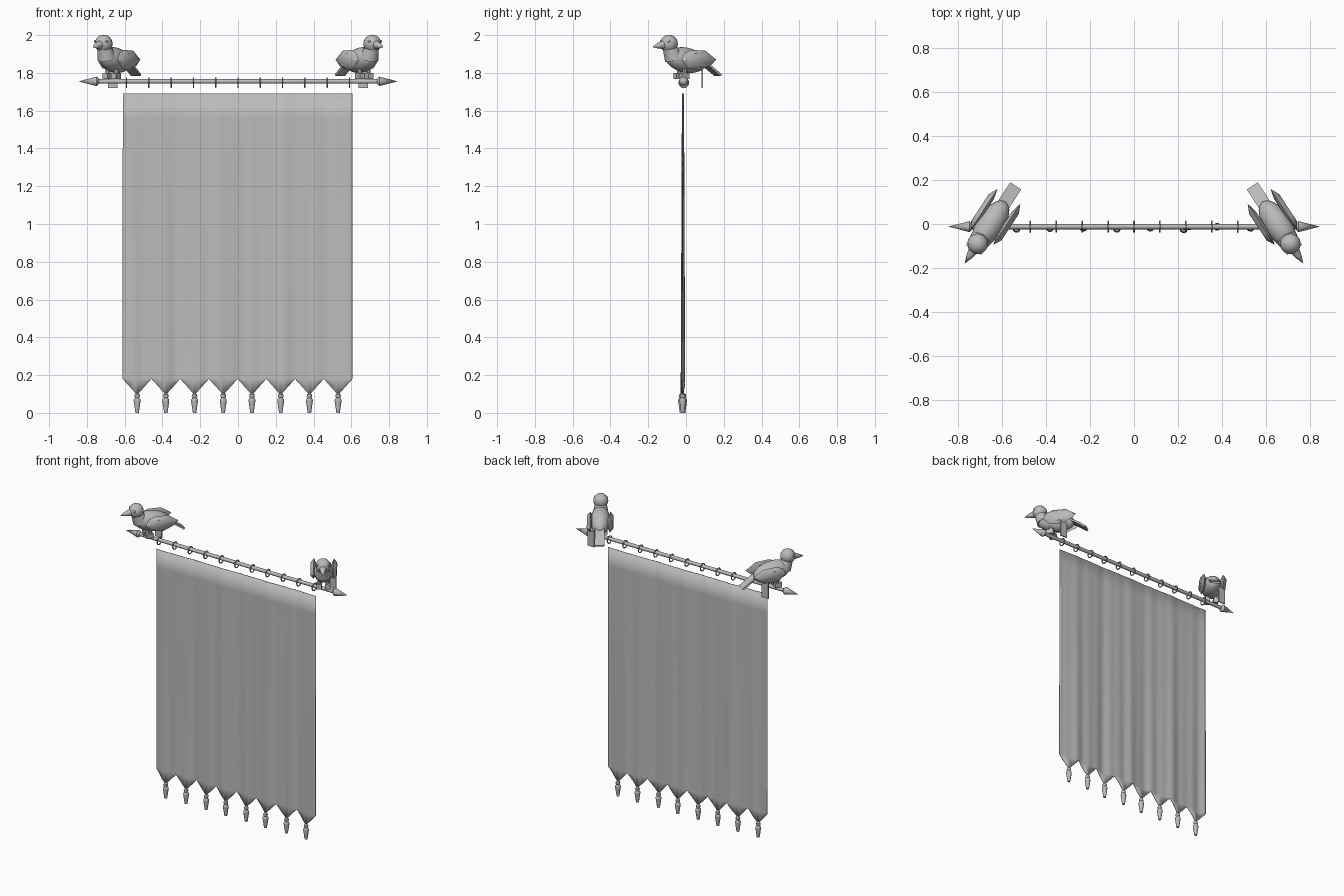
import bpy, bmesh, math
from mathutils import Matrix, Vector

if "Cube" in bpy.data.objects:
    bpy.data.objects.remove(bpy.data.objects["Cube"])

grey = bpy.data.materials.new("plain_grey")
grey.diffuse_color = (0.5, 0.5, 0.5, 1)
grey.use_nodes = True
grey.node_tree.nodes["Principled BSDF"].inputs["Base Color"].default_value = grey.diffuse_color
POLE_Y, POLE_Z = -0.012, 1.755


def finish(name, bm, matrix=None, smooth=True):
    bmesh.ops.recalc_face_normals(bm, faces=bm.faces)
    if matrix is not None:
        bm.transform(matrix)
        if matrix.determinant() < 0:
            bmesh.ops.reverse_faces(bm, faces=bm.faces)
    me = bpy.data.meshes.new(name)
    bm.to_mesh(me)
    bm.free()
    me.materials.append(grey)
    ob = bpy.data.objects.new(name, me)
    bpy.context.collection.objects.link(ob)
    if smooth:
        bpy.ops.object.select_all(action='DESELECT')
        bpy.context.view_layer.objects.active = ob
        ob.select_set(True)
        bpy.ops.object.shade_smooth_by_angle(angle=math.radians(40))
    return ob


def lathe(name, profile, matrix, n=12):
    """Revolve (radius, height) points around local z."""
    bm = bmesh.new()
    rings = [[bm.verts.new((r * math.cos(math.tau * i / n), r * math.sin(math.tau * i / n), h))
              for i in range(n)] for r, h in profile]
    for a, b in zip(rings, rings[1:]):
        for i in range(n):
            bm.faces.new((a[i], a[(i + 1) % n], b[(i + 1) % n], b[i]))
    bm.faces.new(rings[0])
    bm.faces.new(rings[-1])
    bmesh.ops.remove_doubles(bm, verts=bm.verts, dist=1e-5)
    return finish(name, bm, matrix)


def box(name, size, matrix):
    bm = bmesh.new()
    bmesh.ops.create_cube(bm, size=1, matrix=Matrix.Diagonal((*size, 1)))
    return finish(name, bm, matrix, False)


def ball(name, radii, matrix, u=20, v=12):
    bm = bmesh.new()
    bmesh.ops.create_uvsphere(bm, u_segments=u, v_segments=v, radius=1,
                              matrix=Matrix.Diagonal((*radii, 1)))
    return finish(name, bm, matrix)


T = Matrix.Translation
R = lambda deg, axis: Matrix.Rotation(math.radians(deg), 4, axis)

# Pole with arrow-shaped ends
lathe("pole", [(0, -0.845), (0.025, -0.748), (0.012, -0.735), (0.012, 0.735),
               (0.025, 0.748), (0, 0.845)], T((0, POLE_Y, POLE_Z)) @ R(90, 'Y'))

# Hanging rings
for k in range(-5, 6):
    bm = bmesh.new()
    n, m = 20, 6
    vs = [[bm.verts.new((0.004 * math.sin(math.tau * j / m),
                         (0.024 + 0.004 * math.cos(math.tau * j / m)) * math.cos(math.tau * i / n),
                         (0.024 + 0.004 * math.cos(math.tau * j / m)) * math.sin(math.tau * i / n)))
           for j in range(m)] for i in range(n)]
    for i in range(n):
        for j in range(m):
            bm.faces.new((vs[i][j], vs[(i + 1) % n][j], vs[(i + 1) % n][(j + 1) % m], vs[i][(j + 1) % m]))
    finish("ring", bm, T((k * 0.118, POLE_Y, 1.748)))


# Cloth with gentle folds and a pointed lower edge
def fold(x, z):
    amp = 0.35 + 0.65 * (1.69 - z) / 1.6
    return -0.016 + amp * (0.005 * math.sin(17 * x + 0.6) + 0.0035 * math.sin(39 * x + 1.5)
                           + 0.002 * math.sin(71 * x))


X0, TOOTH, TEETH, COLS, ROWS = -0.61, 0.152, 8, 96, 12
bm = bmesh.new()
grid = []
for i in range(COLS + 1):
    x = X0 + TOOTH * TEETH * i / COLS
    t = i / COLS * TEETH % 1
    bottom = 0.18 - 0.085 * (1 - abs(2 * t - 1))
    zs = [bottom] + [0.18 + (1.69 - 0.18) * j / ROWS + (0.001 if j == 0 else 0) for j in range(ROWS + 1)]
    grid.append([bm.verts.new((x, fold(x, z), z)) for z in zs])
for a, b in zip(grid, grid[1:]):
    for j in range(ROWS + 1):
        bm.faces.new((a[j], b[j], b[j + 1], a[j + 1]))
cloth = finish("banner_cloth", bm)
sol = cloth.modifiers.new("thickness", 'SOLIDIFY')
sol.thickness, sol.offset = 0.004, 0

# Tassels on the points
for k in range(TEETH):
    x = X0 + TOOTH * (k + 0.5)
    lathe("tassel", [(0, 0), (0.009, 0), (0.018, 0.062), (0.018, 0.07), (0.011, 0.08),
                     (0.015, 0.088), (0.013, 0.098), (0, 0.108)], T((x, fold(x, 0.1), 0)), 10)

# Wing outline as (forward, height)
WING = [(0.065, 1.865), (0.045, 1.905), (0, 1.922), (-0.09, 1.917), (-0.157, 1.87),
        (-0.12, 1.838), (-0.05, 1.813), (0.02, 1.825)]


def wing(side, m):
    bm = bmesh.new()
    c = Vector((-0.035, 1.868))
    loops = []
    for scale, lat in ((0.6, 0.05), (1, 0.062), (0.65, 0.082)):
        pts = [c + (Vector(p) - c) * scale for p in WING]
        loops.append([bm.verts.new((p.x, side * lat, p.y)) for p in pts])
    for a, b in zip(loops, loops[1:]):
        for i in range(len(a)):
            j = (i + 1) % len(a)
            bm.faces.new((a[i], a[j], b[j], b[i]))
    bm.faces.new(loops[0])
    bm.faces.new(loops[-1])
    finish("bird_wing", bm, m)


# Two birds, mirrored; local +x is forward, z is absolute
for mirror in (1, -1):
    flip = Matrix.Diagonal((mirror, 1, 1, 1))
    M = flip @ T((-0.655, -0.005, 0)) @ R(-123.4, 'Z')
    ball("bird_body", (0.125, 0.062, 0.066), M @ T((-0.005, 0, 1.868)) @ R(-10, 'Y'))
    ball("bird_head", (0.047, 0.047, 0.047), M @ T((0.102, 0, 1.955)))
    lathe("bird_neck", [(0.05, -0.03), (0.036, 0.04)], M @ T((0.085, 0, 1.905)) @ R(25, 'Y'), 16)
    lathe("bird_beak", [(0.024, 0), (0.015, 0.038), (0, 0.076)],
          M @ T((0.134, 0, 1.95)) @ R(100, 'Y'), 10)
    # Sloping tail board
    box("bird_tail", (0.13, 0.06, 0.012), M @ T((-0.157, 0, 1.825)) @ R(-35, 'Y'))
    for side in (1, -1):
        wing(side, M)
        ball("bird_eye", (0.008, 0.006, 0.008), M @ T((0.128, side * 0.036, 1.967)), 8, 6)
        # Legs and feet gripping the pole
        lathe("bird_leg", [(0.012, 1.79), (0.012, 1.83)], M @ T((0.02, side * 0.027, 0)), 8)
        box("bird_foot", (0.045, 0.032, 0.032), M @ T((0.024, side * 0.027, 1.783)))
    # Upright support plate under the tail
    box("bird_support", (0.05, 0.008, 0.11), flip @ T((-0.662, 0.085, 1.775)))
